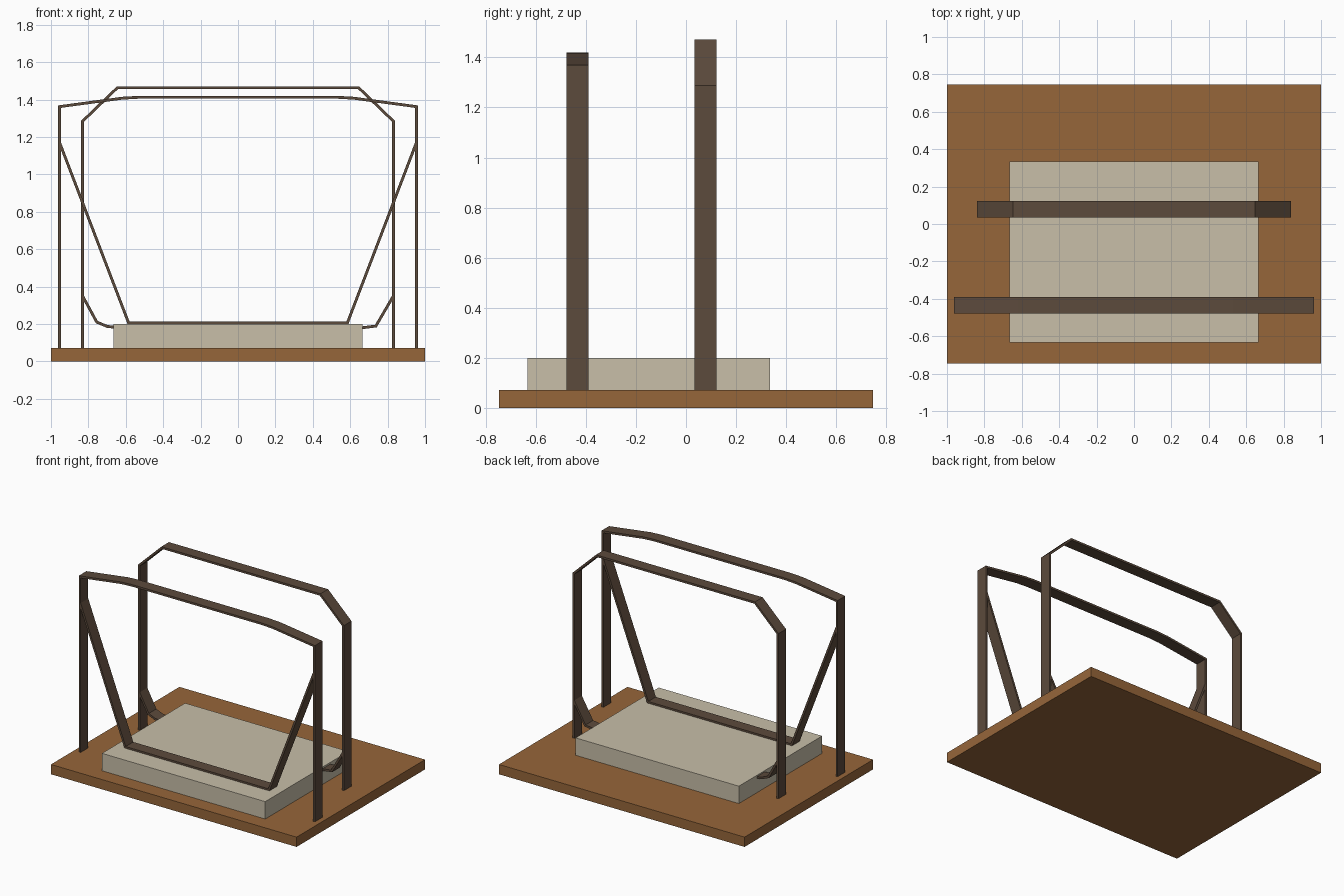
import bpy, bmesh
from mathutils import Vector

if "Cube" in bpy.data.objects:
    bpy.data.objects.remove(bpy.data.objects["Cube"])


def material(name, rgb):
    m = bpy.data.materials.new(name)
    m.diffuse_color = (*rgb, 1)
    m.use_nodes = True
    m.node_tree.nodes["Principled BSDF"].inputs["Base Color"].default_value = m.diffuse_color
    return m


WOOD = material("warm wood", (0.305, 0.133, 0.042))
STONE = material("pale stone", (0.578, 0.521, 0.397))
STRAP = material("dark brown strap", (0.107, 0.069, 0.045))


def finish(bm, name, mat):
    bmesh.ops.recalc_face_normals(bm, faces=bm.faces)
    mesh = bpy.data.meshes.new(name)
    bm.to_mesh(mesh)
    bm.free()
    mesh.materials.append(mat)
    bpy.context.collection.objects.link(bpy.data.objects.new(name, mesh))


def box(name, lo, hi, mat):
    bm = bmesh.new()
    bmesh.ops.create_cube(bm, size=1)
    for v in bm.verts:
        v.co = [l + (c + 0.5) * (h - l) for c, l, h in zip(v.co, lo, hi)]
    finish(bm, name, mat)


def strap(name, path, y0, y1, t=0.015):
    """Flat bar with mitred bends following an (x, z) centre line, spanning y0 to y1."""
    pts = [Vector(p) for p in path]
    bm = bmesh.new()
    rings = []
    for i, p in enumerate(pts):
        a = (p - pts[i - 1]).normalized() if i else None
        b = (pts[i + 1] - p).normalized() if i < len(pts) - 1 else None
        a, b = a or b, b or a
        na, nb = Vector((-a.y, a.x)), Vector((-b.y, b.x))
        m = (na + nb).normalized()
        off = m * (t / 2 / m.dot(na))
        rings.append([bm.verts.new((q.x, y, q.y))
                      for q, y in ((p + off, y0), (p + off, y1), (p - off, y1), (p - off, y0))])
    for r, s in zip(rings, rings[1:]):
        for k in range(4):
            j = (k + 1) % 4
            bm.faces.new((r[k], r[j], s[j], s[k]))
    bm.faces.new(rings[0])
    bm.faces.new(rings[-1])
    finish(bm, name, STRAP)


def mirrored(half):
    """Complete a left half path with its right half."""
    return half + [(-x, z) for x, z in reversed(half)]


# Base board and slab resting on it
box("base_board", (-1, -0.747, 0), (1, 0.747, 0.072), WOOD)
box("slab", (-0.665, -0.633, 0.072), (0.665, 0.335, 0.2), STONE)

# Front arch with a gently raised top, and the sling hanging from it
F = (-0.478, -0.39)
strap("front_arch", mirrored([(-0.954, 0.07), (-0.954, 1.362), (-0.62, 1.407), (-0.53, 1.412)]), *F)
strap("front_sling", mirrored([(-0.954, 1.17), (-0.585, 0.206)]), *F)

# Rear arch with chamfered corners, and the low sling passing through the slab
R = (0.034, 0.122)
strap("rear_arch", mirrored([(-0.831, 0.07), (-0.831, 1.284), (-0.645, 1.463)]), *R)
strap("rear_sling", [(-0.831, 0.35), (-0.755, 0.21), (-0.7, 0.187), (-0.64, 0.18),
                     (0.665, 0.18), (0.737, 0.189), (0.831, 0.35)], *R)
